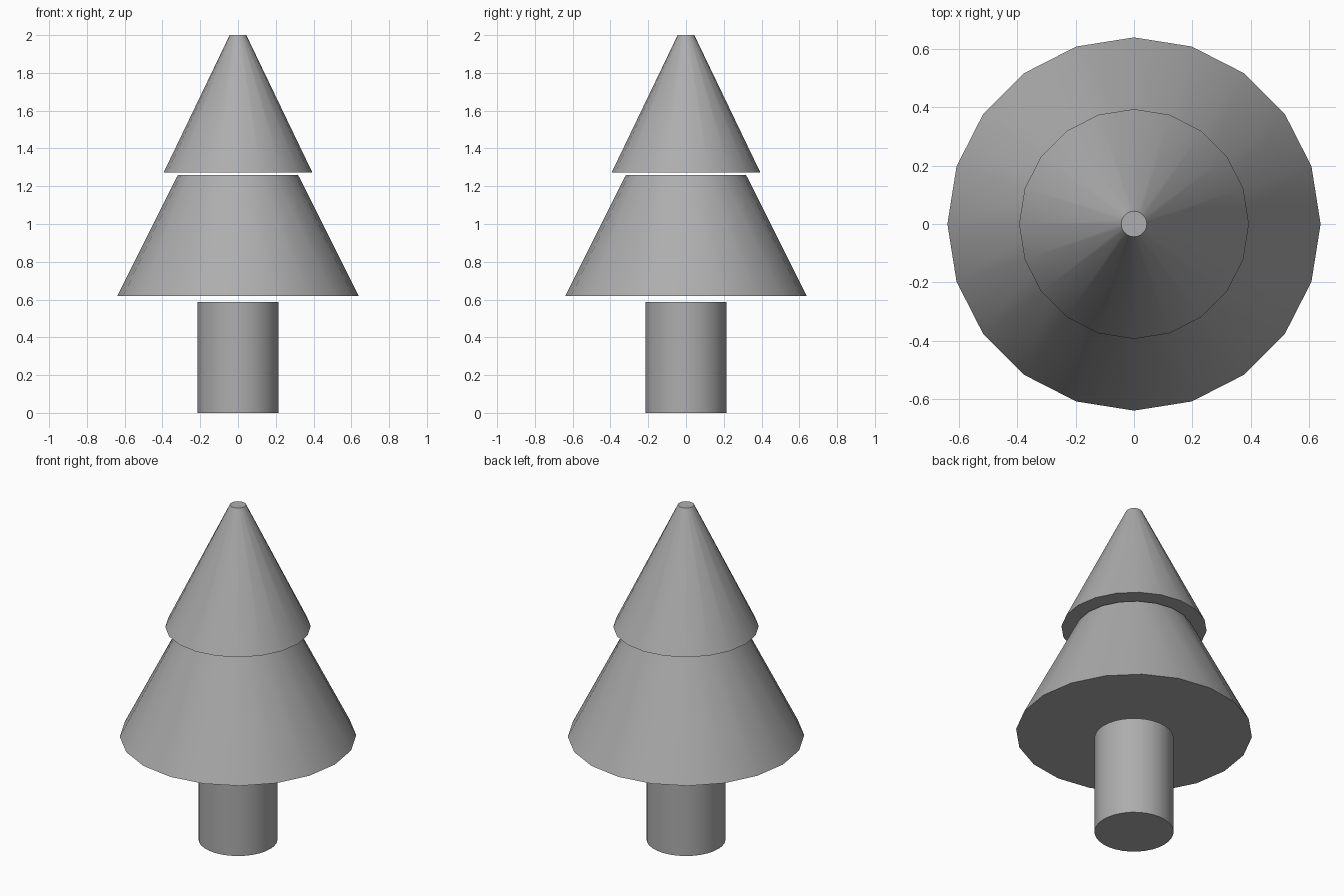
import bpy
import math

cube = bpy.data.objects.get("Cube")
if cube:
    bpy.data.objects.remove(cube, do_unlink=True)

# One plain grey for the whole tree
grey = bpy.data.materials.new("medium_grey")
grey.use_nodes = True
colour = (0.42, 0.42, 0.42, 1)
grey.diffuse_color = colour
grey.node_tree.nodes["Principled BSDF"].inputs["Base Color"].default_value = colour


def tapered_part(name, sides, bottom_radius, top_radius, bottom, top):
    """Capped round part standing between two heights."""
    bpy.ops.mesh.primitive_cone_add(
        vertices=sides, radius1=bottom_radius, radius2=top_radius,
        depth=top - bottom, location=(0, 0, (bottom + top) / 2))
    part = bpy.context.object
    part.name = name
    part.data.materials.append(grey)
    bpy.ops.object.shade_smooth_by_angle(angle=math.radians(30))


# Trunk and two foliage tiers, separated by narrow gaps
tapered_part("trunk", 32, 0.214, 0.214, 0, 0.587)
tapered_part("lower_foliage", 20, 0.64, 0.318, 0.618, 1.26)
tapered_part("upper_foliage", 20, 0.394, 0.044, 1.272, 2)
